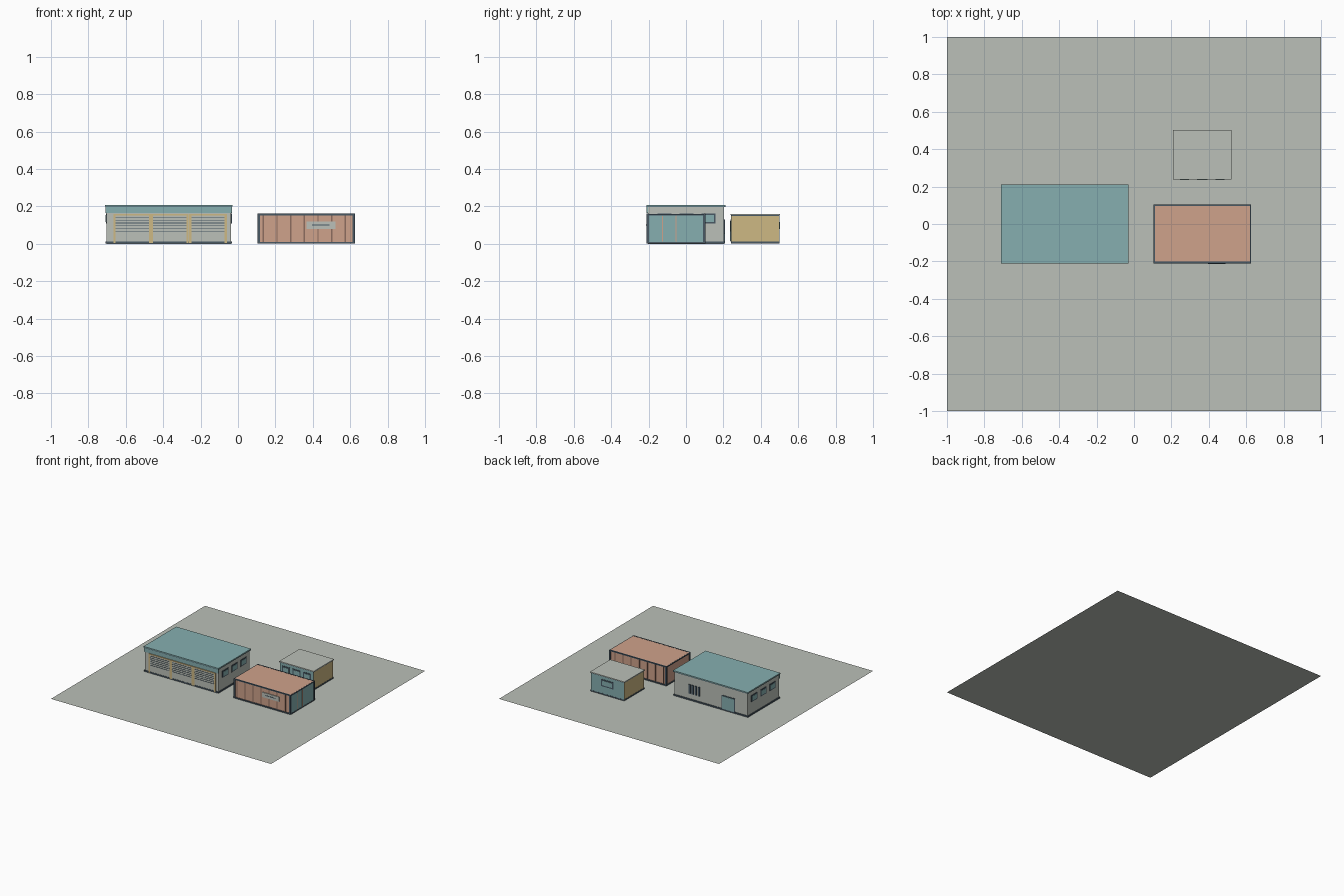
import bpy, bmesh


def material(name, rgb):
    m = bpy.data.materials.new(name)
    lin = [c / 255 / 12.92 if c <= 10 else ((c / 255 + 0.055) / 1.055) ** 2.4 for c in rgb]
    m.diffuse_color = (*lin, 1)
    return m


GREY = material("concrete grey", (187, 192, 184))
TEAL = material("muted teal", (134, 175, 176))
SALMON = material("salmon", (207, 162, 139))
YELLOW = material("sand yellow", (206, 184, 132))
DARK = material("dark slate", (72, 88, 100))
BROWN = material("dull brown", (140, 108, 94))


def boxes(name, mat, spans):
    """One object made of boxes, each given as (x0, x1, y0, y1, z0, z1)."""
    bm = bmesh.new()
    for x0, x1, y0, y1, z0, z1 in spans:
        cube = bmesh.ops.create_cube(bm, size=1)
        for v in cube["verts"]:
            v.co = (x1 if v.co.x > 0 else x0, y1 if v.co.y > 0 else y0, z1 if v.co.z > 0 else z0)
    me = bpy.data.meshes.new(name)
    bm.to_mesh(me)
    bm.free()
    me.materials.append(mat)
    ob = bpy.data.objects.new(name, me)
    bpy.context.collection.objects.link(ob)
    return ob


# Ground
bpy.ops.mesh.primitive_plane_add(size=2)
ground = bpy.context.object
ground.name = "ground"
ground.data.materials.append(GREY)

# Garage: walls, plinth, roof and front fascia
boxes("garage_walls", GREY, [(-0.703, -0.037, -0.203, 0.203, 0.0, 0.2)])
boxes("garage_plinth", DARK, [(-0.708, -0.032, -0.208, 0.208, 0.001, 0.012)])
boxes("garage_roof", TEAL, [(-0.71, -0.03, -0.212, 0.212, 0.2, 0.208)])
boxes("garage_roof_trim", DARK, [(-0.709, -0.031, -0.211, 0.211, 0.196, 0.2)])
boxes("garage_fascia", TEAL, [(-0.709, -0.031, -0.211, -0.203, 0.165, 0.196)])

# Garage: three roller doors with slats and frames
doors, slats, frames = [], [], []
for x in (-0.565, -0.365, -0.16):
    a, b = x - 0.093, x + 0.093
    doors.append((a, b, -0.206, -0.2, 0.012, 0.152))
    slats += [(a, b, -0.208, -0.205, z, z + 0.003) for z in (0.065, 0.08, 0.095, 0.11, 0.125, 0.14)]
    frames += [(a - 0.008, a + 0.004, -0.21, -0.2, 0.005, 0.152),
               (b - 0.004, b + 0.008, -0.21, -0.2, 0.005, 0.152),
               (a - 0.008, b + 0.008, -0.21, -0.2, 0.152, 0.16)]
boxes("roller_doors", GREY, doors)
boxes("roller_door_slats", DARK, slats)
boxes("roller_door_frames", YELLOW, frames)

# Garage: side windows on both ends
panes, rims = [], []
for wall, out in ((-0.037, 1), (-0.703, -1)):
    for y in (-0.115, 0.003, 0.121):
        for store, half, z0, z1, depth in ((rims, 0.037, 0.108, 0.162, 0.004),
                                           (panes, 0.029, 0.116, 0.154, 0.006)):
            xs = sorted((wall, wall + out * depth))
            store.append((*xs, y - half, y + half, z0, z1))
boxes("garage_window_rims", DARK, rims)
boxes("garage_window_panes", TEAL, panes)

# Garage: back door and louvre
boxes("back_door_frame", DARK, [(-0.588, -0.468, 0.2, 0.206, 0.01, 0.122)])
boxes("back_door", TEAL, [(-0.582, -0.474, 0.2, 0.209, 0.012, 0.116)])
boxes("back_louvre", DARK, [(x, x + 0.016, 0.2, 0.209, 0.055, 0.13) for x in (-0.27, -0.242, -0.214, -0.186)])

# Container: shell, corner posts and rails
X0, X1, Y0, Y1, H = 0.105, 0.625, -0.21, 0.105, 0.16
boxes("container_shell", SALMON, [(X0 + 0.006, X1 - 0.006, Y0 + 0.006, Y1 - 0.006, 0.004, H)])
posts = [(x, x + 0.013, y, y + 0.013, 0.002, H - 0.001) for x in (X0, X1 - 0.013) for y in (Y0, Y1 - 0.013)]
rails = [(X0, X1, y, y + 0.01, z, z + 0.009) for y in (Y0, Y1 - 0.01) for z in (0.002, H - 0.008)]
rails += [(x, x + 0.008, Y0, Y1, z, z + 0.007) for x in (X0, X1 - 0.008) for z in (0.002, H - 0.008)]
boxes("container_frame", DARK, posts + rails)

# Container: wall ribs on both long sides
ribs = [(0.132 + i * 0.073, 0.139 + i * 0.073, y, y + 0.005, 0.011, H - 0.008)
        for i in range(7) for y in (Y0 + 0.002, Y1 - 0.007)]
boxes("container_ribs", BROWN, ribs)

# Container: end doors, locking bars and front plate
boxes("container_doors", TEAL, [(X1 - 0.008, X1 - 0.002, Y0 + 0.01, -0.054, 0.009, H - 0.008),
                                (X1 - 0.008, X1 - 0.002, -0.052, Y1 - 0.013, 0.009, H - 0.008)])
boxes("container_lock_bars", SALMON, [(X1 - 0.003, X1 + 0.001, y, y + 0.005, 0.012, H - 0.01)
                                      for y in (-0.127, -0.057)])
boxes("container_plate", GREY, [(0.365, 0.52, Y0 - 0.002, Y0 + 0.004, 0.08, 0.12)])
boxes("container_plate_stripe", DARK, [(0.395, 0.49, Y0 - 0.003, Y0, 0.097, 0.103)])

# Site office: sand ends, teal long walls, grey roof, dark trim
boxes("office_body", YELLOW, [(0.213, 0.517, 0.243, 0.497, 0.003, 0.152)])
boxes("office_long_walls", TEAL, [(0.214, 0.516, 0.241, 0.245, 0.01, 0.15),
                                  (0.214, 0.516, 0.495, 0.499, 0.01, 0.15)])
boxes("office_roof", GREY, [(0.208, 0.522, 0.238, 0.502, 0.154, 0.16)])
boxes("office_trim", DARK, [(0.21, 0.52, 0.24, 0.5, 0.15, 0.154), (0.211, 0.519, 0.24, 0.5, 0.002, 0.012)])

# Site office: front windows, door and back window
boxes("office_window_rims", DARK, [(0.235, 0.305, 0.238, 0.243, 0.065, 0.13),
                                   (0.425, 0.495, 0.238, 0.243, 0.065, 0.13),
                                   (0.33, 0.4, 0.238, 0.243, 0.012, 0.13),
                                   (0.31, 0.42, 0.497, 0.501, 0.07, 0.128)])
boxes("office_window_panes", TEAL, [(0.245, 0.295, 0.236, 0.24, 0.075, 0.12),
                                    (0.435, 0.485, 0.236, 0.24, 0.075, 0.12),
                                    (0.338, 0.392, 0.236, 0.24, 0.014, 0.122),
                                    (0.32, 0.41, 0.499, 0.503, 0.08, 0.118)])
